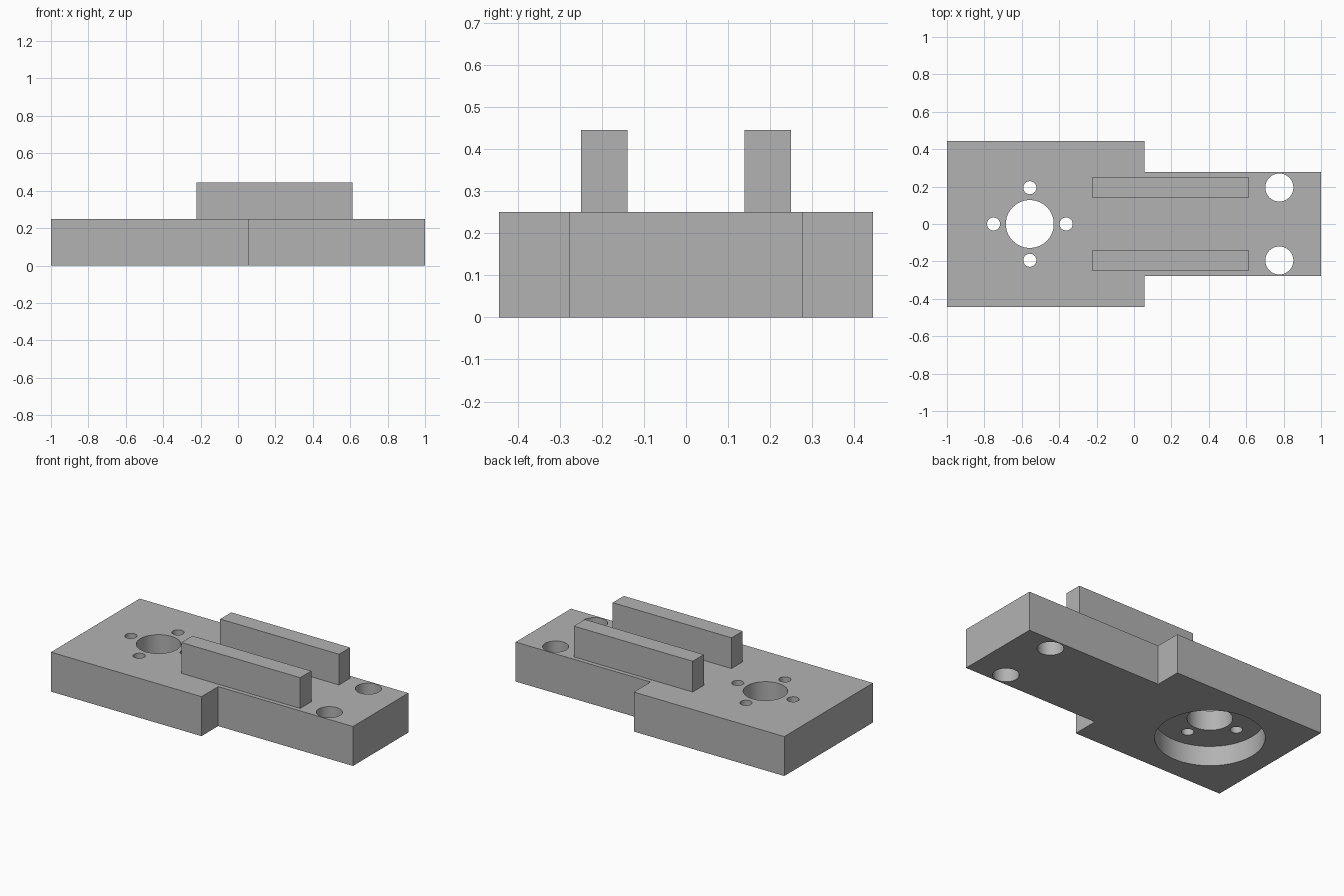
import bpy, bmesh, math

if "Cube" in bpy.data.objects:
    bpy.data.objects.remove(bpy.data.objects["Cube"])

THICK = 0.25          # base plate thickness
BORE_X = -0.557       # centre of the bore and its bolt circle

grey = bpy.data.materials.new("plain grey")
grey.diffuse_color = (0.45, 0.45, 0.45, 1)
grey.use_nodes = True
grey.node_tree.nodes["Principled BSDF"].inputs["Base Color"].default_value = grey.diffuse_color


def add_object(name, bm):
    bmesh.ops.recalc_face_normals(bm, faces=bm.faces)
    mesh = bpy.data.meshes.new(name)
    bm.to_mesh(mesh)
    bm.free()
    mesh.materials.append(grey)
    obj = bpy.data.objects.new(name, mesh)
    bpy.context.collection.objects.link(obj)
    return obj


def extrude_outline(name, points, z0, z1):
    bm = bmesh.new()
    face = bm.faces.new([bm.verts.new((x, y, z0)) for x, y in points])
    top = bmesh.ops.extrude_face_region(bm, geom=[face])["geom"]
    verts = [g for g in top if isinstance(g, bmesh.types.BMVert)]
    bmesh.ops.translate(bm, verts=verts, vec=(0, 0, z1 - z0))
    return add_object(name, bm)


def drill(target, x, y, radius, z0=-0.1, z1=THICK + 0.1, sides=64):
    """Cut a round hole through the target between two heights."""
    ring = [(x + radius * math.cos(2 * math.pi * i / sides),
             y + radius * math.sin(2 * math.pi * i / sides)) for i in range(sides)]
    cutter = extrude_outline("hole_cutter", ring, z0, z1)
    cutter.hide_render = True
    mod = target.modifiers.new("hole", 'BOOLEAN')
    mod.operation = 'DIFFERENCE'
    mod.solver = 'EXACT'
    mod.object = cutter
    bpy.context.view_layer.objects.active = target
    bpy.ops.object.modifier_apply(modifier=mod.name)
    bpy.data.objects.remove(cutter)


# Stepped base plate: wide left end, narrow right end
half = [(-1, -0.444), (0.055, -0.444), (0.055, -0.277), (1, -0.277)]
base = extrude_outline("base_plate", half + [(x, -y) for x, y in reversed(half)], 0, THICK)

# Counterbore from below, then the central bore
drill(base, BORE_X, 0, 0.311, z1=0.125)
drill(base, BORE_X, 0, 0.128)

# Four bolt holes around the bore
for i in range(4):
    a = i * math.pi / 2
    drill(base, BORE_X + 0.194 * math.cos(a), 0.194 * math.sin(a), 0.035, sides=32)

# Mounting holes at the narrow end
for side in (-1, 1):
    drill(base, 0.777, side * 0.195, 0.075)

# Smooth hole walls, sharp rims
bpy.ops.object.select_all(action='DESELECT')
base.select_set(True)
bpy.context.view_layer.objects.active = base
bpy.ops.object.shade_smooth_by_angle(angle=math.radians(30))

# Pair of upright rails
for side, name in ((-1, "front_rail"), (1, "back_rail")):
    y0, y1 = side * 0.139, side * 0.25
    extrude_outline(name, [(-0.222, y0), (0.611, y0), (0.611, y1), (-0.222, y1)], THICK, 0.445)
